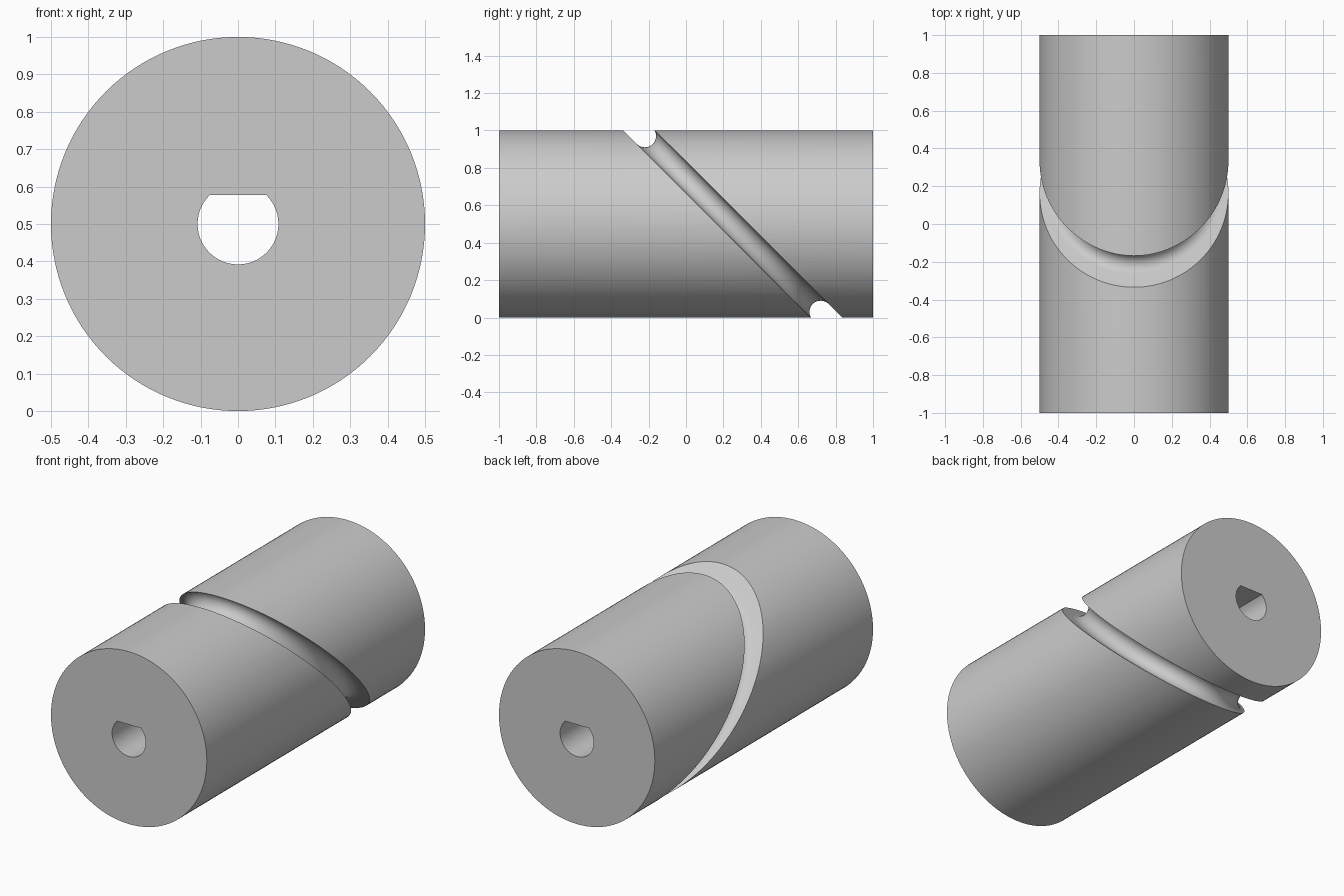
import bpy, bmesh
from math import sin, cos, pi, radians, sqrt, asin
from mathutils import Vector

cube = bpy.data.objects.get("Cube")
if cube:
    bpy.data.objects.remove(cube, do_unlink=True)

RADIUS, LENGTH = 0.5, 2.0
AXIS_Z = 0.5
BORE_RADIUS, BORE_FLAT = 0.108, 0.077
GROOVE_RADIUS, GROOVE_PATH = 0.06, 0.47

grey = bpy.data.materials.new("grey")
grey.use_nodes = True
grey.diffuse_color = (0.6, 0.6, 0.6, 1)
grey.node_tree.nodes["Principled BSDF"].inputs["Base Color"].default_value = (0.6, 0.6, 0.6, 1)


def finish(name, bm):
    bmesh.ops.recalc_face_normals(bm, faces=bm.faces)
    mesh = bpy.data.meshes.new(name)
    bm.to_mesh(mesh)
    bm.free()
    mesh.materials.append(grey)
    obj = bpy.data.objects.new(name, mesh)
    bpy.context.collection.objects.link(obj)
    return obj


def prism(name, outline, length):
    """Extrude an (x, z) outline along y, centred on the roller axis."""
    bm = bmesh.new()
    face = bm.faces.new([bm.verts.new((x, -length / 2, AXIS_Z + z)) for x, z in outline])
    new = bmesh.ops.extrude_face_region(bm, geom=[face])["geom"]
    bmesh.ops.translate(bm, vec=(0, length, 0),
                        verts=[v for v in new if isinstance(v, bmesh.types.BMVert)])
    return finish(name, bm)


def arc(radius, start, end, count):
    steps = [start + (end - start) * i / count for i in range(count + 1)]
    return [(radius * cos(a), radius * sin(a)) for a in steps]


def groove_ring(name, steps=128):
    """Sweep a round-bottomed slot along the ellipse of a 45 degree slice."""
    across = Vector((1, 0, 0))
    slope = Vector((0, -1, 1)).normalized()
    normal = Vector((0, 1, 1)).normalized()
    centre = Vector((0, 0.25, AXIS_Z))
    profile = arc(GROOVE_RADIUS, pi / 2, 3 * pi / 2, 20)
    profile += [(0.2, -GROOVE_RADIUS), (0.2, GROOVE_RADIUS)]
    a, b = GROOVE_PATH, GROOVE_PATH * sqrt(2)
    bm = bmesh.new()
    rings = []
    for i in range(steps):
        t = 2 * pi * i / steps
        point = centre + across * a * cos(t) + slope * b * sin(t)
        outward = (across * b * cos(t) + slope * a * sin(t)).normalized()
        rings.append([bm.verts.new(point + outward * r + normal * n) for r, n in profile])
    for i, ring in enumerate(rings):
        following = rings[(i + 1) % steps]
        for j in range(len(profile)):
            k = (j + 1) % len(profile)
            bm.faces.new((ring[j], ring[k], following[k], following[j]))
    return finish(name, bm)


# Solid roller
roller = prism("grooved_roller", arc(RADIUS, 0, 2 * pi, 128)[:-1], LENGTH)

# D-shaped shaft bore and slanted cam groove
flat_angle = asin(BORE_FLAT / BORE_RADIUS)
bore = prism("shaft_bore_cutter",
             arc(BORE_RADIUS, pi - flat_angle, 2 * pi + flat_angle, 48), LENGTH + 0.2)
groove = groove_ring("groove_cutter")

bpy.ops.object.select_all(action='DESELECT')
bpy.context.view_layer.objects.active = roller
roller.select_set(True)
for cutter in (bore, groove):
    cutter.hide_render = True
    cut = roller.modifiers.new(cutter.name, 'BOOLEAN')
    cut.operation = 'DIFFERENCE'
    cut.solver = 'EXACT'
    cut.object = cutter
    bpy.ops.object.modifier_apply(modifier=cut.name)
    bpy.data.objects.remove(cutter, do_unlink=True)

bpy.ops.object.shade_smooth_by_angle(angle=radians(25))
